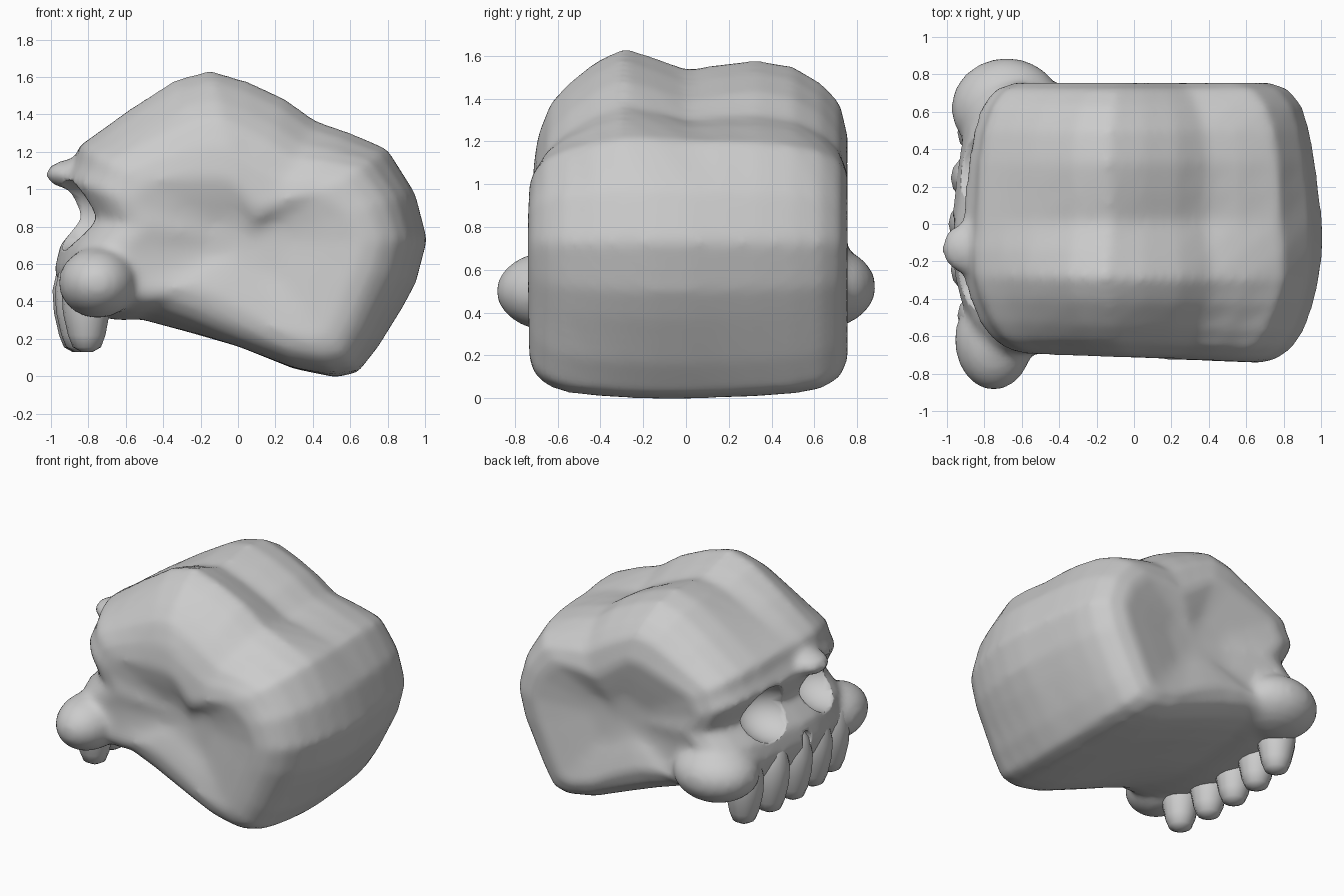
import bpy, bmesh, math
from mathutils import Vector, Matrix

if "Cube" in bpy.data.objects:
    bpy.data.objects.remove(bpy.data.objects["Cube"])

# Side outline (x, z), clockwise from the brow; the face looks toward -x
OUTLINE = [(-.88, 1.15), (-.86, 1.24), (-.72, 1.34), (-.58, 1.44), (-.34, 1.59), (-.15, 1.64),
           (.05, 1.58), (.25, 1.49), (.42, 1.37), (.6, 1.31), (.81, 1.22), (.95, .98),
           (1.01, .73), (.95, .5), (.88, .37), (.75, .16), (.64, .02), (.52, -.005),
           (.3, .04), (0, .16), (-.26, .235), (-.52, .305), (-.64, .3), (-.82, .33),
           (-.93, .42), (-.98, .57), (-.95, .7), (-.83, .85), (-.93, 1.06)]
CENTRE = Vector((.05, .72))
# Cross rings: y, inset at the top, inset at the ends, inset at the bottom
RINGS = [(-.745, .62, .34, .2), (-.72, .43, .24, .1), (-.66, .27, .16, .04), (-.57, .17, .1, .01),
         (-.43, .06, .05, 0), (-.3, 0, .02, 0), (-.15, .05, 0, 0), (.01, .11, 0, 0),
         (.17, .08, .02, 0), (.33, .06, .04, 0), (.5, .09, .07, .01), (.63, .17, .11, .03),
         (.72, .27, .18, .09), (.76, .45, .3, .2)]


def new_object(name, bm):
    bmesh.ops.recalc_face_normals(bm, faces=bm.faces[:])
    mesh = bpy.data.meshes.new(name)
    bm.to_mesh(mesh)
    bm.free()
    obj = bpy.data.objects.new(name, mesh)
    bpy.context.collection.objects.link(obj)
    for p in mesh.polygons:
        p.use_smooth = True
    return obj


def add_ellipsoid(bm, loc, radii, seg=24):
    m = Matrix.Translation(loc) @ Matrix.Diagonal((*radii, 1))
    bmesh.ops.create_uvsphere(bm, u_segments=seg, v_segments=seg // 2, radius=1, matrix=m)


def add_ring(bm, y, top, end, bottom, scale=1):
    verts = []
    for x, z in OUTLINE:
        r = Vector((x, z)) - CENTRE
        d = r.normalized()
        up = d.y * abs(d.y)
        inset = top * max(up, 0) + bottom * max(-up, 0) + end * (1 - abs(up))
        q = CENTRE + (r - d * inset) * scale
        taper = 1 - .07 * min(max((.65 - q.x) / 1.3, 0), 1) if y < 0 else 1
        verts.append(bm.verts.new((q.x, y * taper, q.y)))
    return verts


# Cranium: rings across y, with gently hollowed temples
bm = bmesh.new()
caps = [(.72, .7), (.68, .35), (.67, .08)]
first, last = RINGS[0][1:], RINGS[-1][1:]
loops = [add_ring(bm, -y, *first, s) for y, s in reversed(caps)]
loops += [add_ring(bm, *r) for r in RINGS]
loops += [add_ring(bm, y + .01, *last, s) for y, s in caps]
n = len(OUTLINE)
for a, b in zip(loops, loops[1:]):
    for i in range(n):
        j = (i + 1) % n
        bm.faces.new((a[i], a[j], b[j], b[i]))
bm.faces.new(loops[0])
bm.faces.new(loops[-1])

# Cheekbones and brow point, fused into the cranium
add_ellipsoid(bm, (-.68, .62, .52), (.3, .27, .2))
add_ellipsoid(bm, (-.75, -.62, .5), (.21, .27, .19))
add_ellipsoid(bm, (-.88, -.13, 1.08), (.15, .14, .08))
skull = new_object("skull", bm)
remesh = skull.modifiers.new("fuse", 'REMESH')
remesh.mode = 'VOXEL'
remesh.voxel_size = .025
remesh.use_smooth_shade = True
smooth = skull.modifiers.new("soften", 'SMOOTH')
smooth.factor = .5
smooth.iterations = 10


# Eye sockets and nose hole
def carve(name, loc, radii):
    b = bmesh.new()
    add_ellipsoid(b, loc, radii)
    cutter = new_object(name, b)
    cutter.hide_render = True
    cutter.hide_set(True)
    mod = skull.modifiers.new(name, 'BOOLEAN')
    mod.operation = 'DIFFERENCE'
    mod.solver = 'EXACT'
    mod.object = cutter


for side, label in ((1, "left"), (-1, "right")):
    carve("eye_socket_cutter_" + label, (-.9, side * .3, .86), (.28, .21, .19))
carve("nose_cutter", (-.99, 0, .58), (.1, .05, .07))

# Teeth: tapered pegs along a shallow arc under the face
TOOTH = [(.03, .13), (.075, .155), (.1, .22), (.125, .34), (.13, .46), (.1, .58), (.04, .66)]
SIDES = 14
for k in range(5):
    y = (k - 2) * .245
    x = -.855 + .2 * y * y
    b = bmesh.new()
    rows = [[b.verts.new((x - .02 * (z - .13) + r * math.cos(t), y + r * math.sin(t), z))
             for t in (2 * math.pi * i / SIDES for i in range(SIDES))] for r, z in TOOTH]
    for lo, hi in zip(rows, rows[1:]):
        for i in range(SIDES):
            j = (i + 1) % SIDES
            b.faces.new((lo[i], lo[j], hi[j], hi[i]))
    b.faces.new(rows[0])
    b.faces.new(rows[-1])
    new_object(f"tooth_{k + 1}", b)
